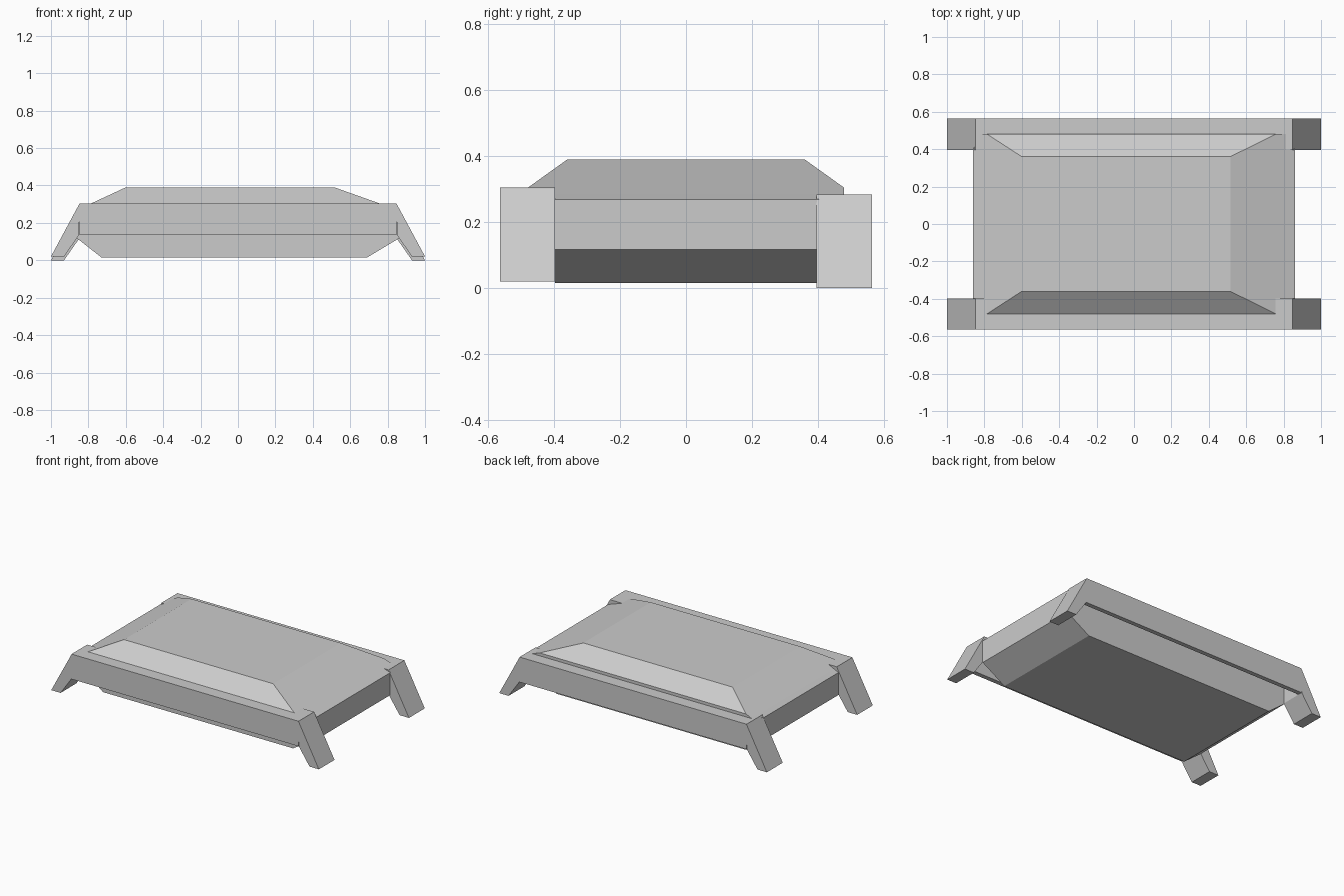
import bpy
import bmesh

cube = bpy.data.objects.get("Cube")
if cube:
    bpy.data.objects.remove(cube, do_unlink=True)

GREY = (0.6, 0.6, 0.6, 1.0)
grey = bpy.data.materials.new("plain grey")
grey.use_nodes = True
grey.diffuse_color = GREY
grey.node_tree.nodes["Principled BSDF"].inputs["Base Color"].default_value = GREY


def loft(name, rings):
    """Join matching closed rings of points and cap both ends."""
    bm = bmesh.new()
    loops = [[bm.verts.new(p) for p in ring] for ring in rings]
    count = len(loops[0])
    for a, b in zip(loops, loops[1:]):
        for i in range(count):
            j = (i + 1) % count
            bm.faces.new((a[i], a[j], b[j], b[i]))
    bm.faces.new(loops[0][::-1])
    bm.faces.new(loops[-1])
    bmesh.ops.recalc_face_normals(bm, faces=bm.faces)
    mesh = bpy.data.meshes.new(name)
    bm.to_mesh(mesh)
    bm.free()
    mesh.materials.append(grey)
    obj = bpy.data.objects.new(name, mesh)
    bpy.context.collection.objects.link(obj)
    return obj


def rectangle(x0, x1, y, z):
    return [(x0, -y, z), (x1, -y, z), (x1, y, z), (x0, y, z)]


# Faceted body: tapered flanks, upright ends, hipped top overhanging the ends
loft("body", [
    rectangle(-0.73, 0.69, 0.398, 0.015),
    rectangle(-0.86, 0.86, 0.398, 0.117),
    rectangle(-0.86, 0.86, 0.398, 0.268),
    rectangle(-0.827, 0.813, 0.48, 0.284),
    rectangle(-0.785, 0.757, 0.48, 0.304),
    rectangle(-0.60, 0.515, 0.36, 0.39),
])

# End frames: an angle-section beam, open below, between two splayed legs
LEG = [(0.85, 0.115), (0.93, 0.0), (1.0, 0.0), (0.847, 0.284)]
WALL = 0.03


def frame(name, outer, inner, lift):
    top, bottom = 0.284 + lift, 0.115 + lift
    lip = outer + (WALL if inner > outer else -WALL)
    section = [(outer, bottom), (outer, top), (inner, top),
               (inner, top - WALL), (lip, top - WALL), (lip, bottom)]
    loft(name + "_beam", [[(x, y, z) for y, z in section]
                          for x in (-0.848, 0.848)])
    for side, s in (("left", 1), ("right", -1)):
        loft(f"{name}_{side}_leg", [[(s * x, y, z + lift) for x, z in LEG]
                                    for y in (outer, inner)])


frame("front", -0.565, -0.398, 0.02)
frame("back", 0.565, 0.396, 0.0)
